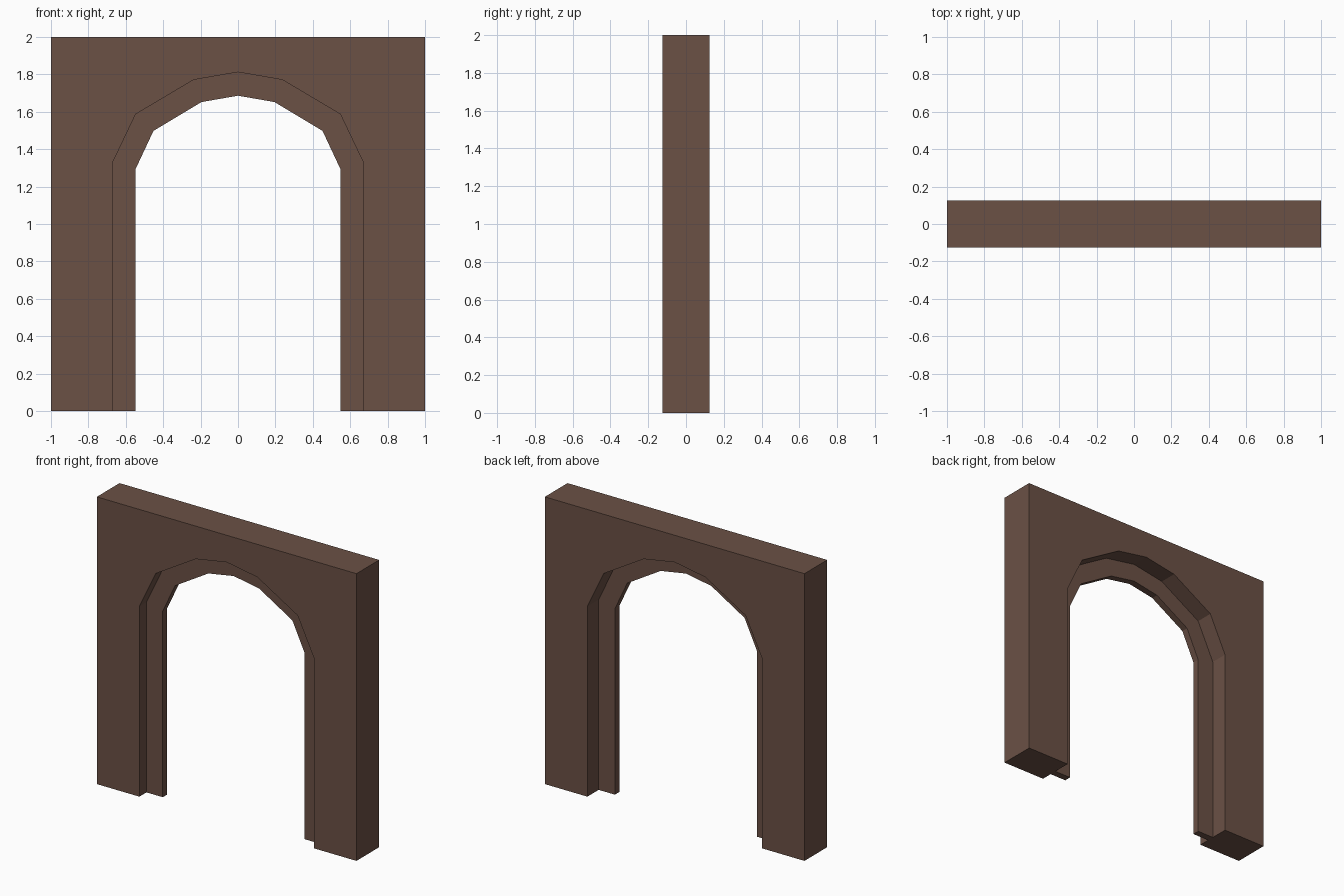
import bpy, bmesh

if "Cube" in bpy.data.objects:
    bpy.data.objects.remove(bpy.data.objects["Cube"])

# One flat brown for the whole archway
brown = bpy.data.materials.new("brown")
brown.diffuse_color = (0.147, 0.082, 0.060, 1)
brown.use_nodes = True
brown.node_tree.nodes["Principled BSDF"].inputs["Base Color"].default_value = brown.diffuse_color


def mirrored(half):
    """Left half of a profile, ending on the centre line, to a full profile."""
    return half + [(-x, z) for x, z in reversed(half[:-1])]


def extrude_profile(name, points, y0, y1):
    bm = bmesh.new()
    face = bm.faces.new([bm.verts.new((x, y0, z)) for x, z in points])
    ext = bmesh.ops.extrude_face_region(bm, geom=[face], use_keep_orig=True)
    verts = [g for g in ext["geom"] if isinstance(g, bmesh.types.BMVert)]
    bmesh.ops.translate(bm, verts=verts, vec=(0, y1 - y0, 0))
    bmesh.ops.recalc_face_normals(bm, faces=bm.faces)
    mesh = bpy.data.meshes.new(name)
    bm.to_mesh(mesh)
    bm.free()
    mesh.materials.append(brown)
    obj = bpy.data.objects.new(name, mesh)
    bpy.context.collection.objects.link(obj)
    return obj


wall_opening = mirrored([(-0.672, 0), (-0.672, 1.325), (-0.547, 1.587),
                         (-0.237, 1.771), (0, 1.812)])
rim_opening = mirrored([(-0.547, 0), (-0.547, 1.295), (-0.452, 1.498),
                        (-0.195, 1.652), (0, 1.686)])

# Thick wall with the arched opening
extrude_profile("wall", [(-1, 0), (-1, 2), (1, 2), (1, 0)] + wall_opening[::-1],
                -0.125, 0.125)

# Thin recessed rim that lines the opening
extrude_profile("inner_rim", wall_opening + rim_opening[::-1], -0.047, 0.001)
